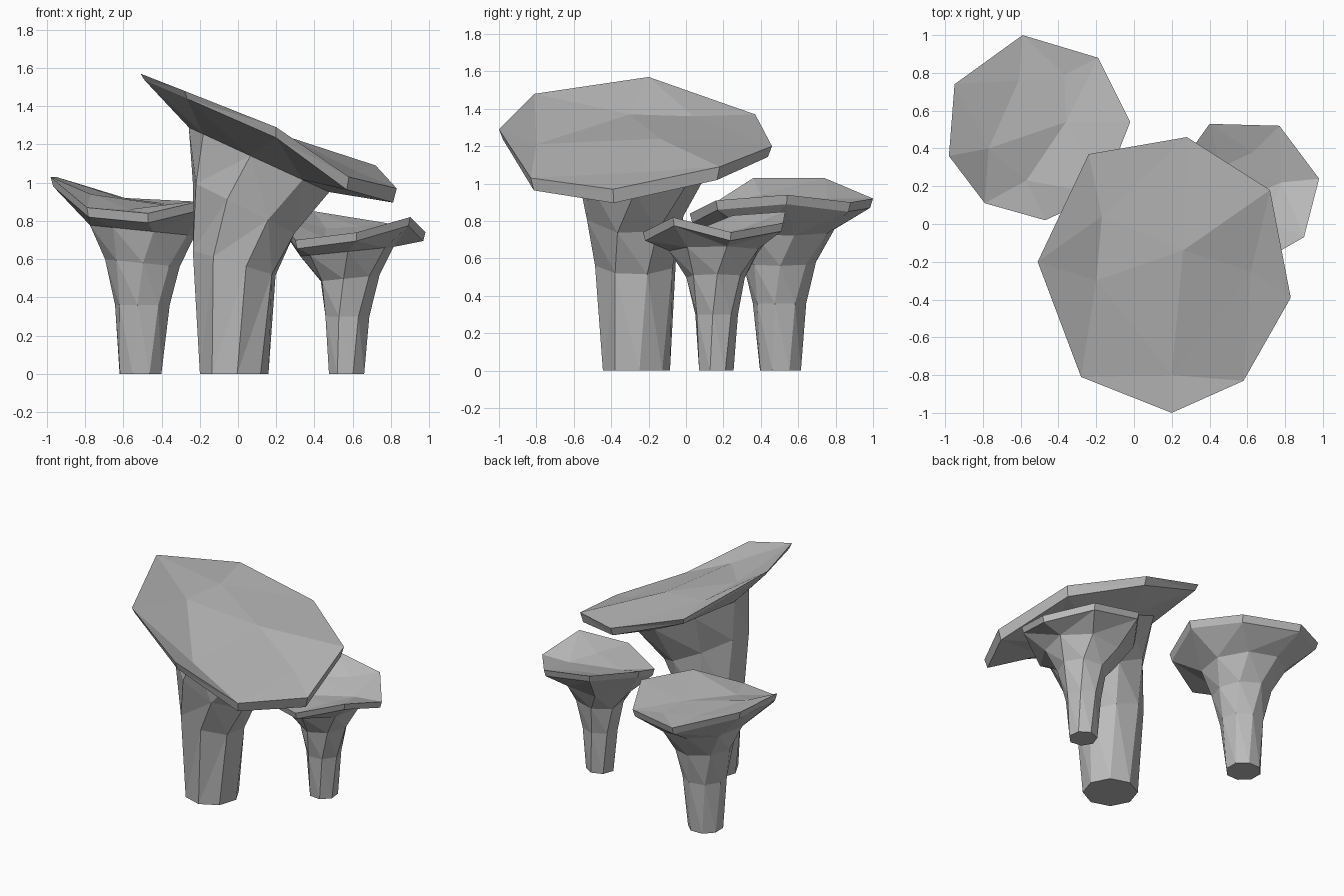
import bpy, bmesh
from math import sin, cos, radians
from mathutils import Vector
from mathutils.geometry import delaunay_2d_cdt

default_cube = bpy.data.objects.get("Cube")
if default_cube:
    bpy.data.objects.remove(default_cube)

# One plain stone grey for everything
grey = bpy.data.materials.new("stone_grey")
grey.use_nodes = True
colour = (0.5, 0.5, 0.5, 1)
grey.diffuse_color = colour
grey.node_tree.nodes["Principled BSDF"].inputs["Base Color"].default_value = colour


def finish(bm, name):
    """Turn the bmesh into a flat shaded, triangulated object."""
    bmesh.ops.recalc_face_normals(bm, faces=bm.faces)
    bmesh.ops.triangulate(bm, faces=bm.faces)
    mesh = bpy.data.meshes.new(name)
    bm.to_mesh(mesh)
    bm.free()
    mesh.materials.append(grey)
    obj = bpy.data.objects.new(name, mesh)
    bpy.context.collection.objects.link(obj)
    return obj


def add_ring(bm, points):
    return [bm.verts.new(p) for p in points]


def bridge(bm, low, high):
    count = len(low)
    for i in range(count):
        j = (i + 1) % count
        bm.faces.new((low[i], low[j], high[j], high[i]))


def tilted_ring(x, y, z, radius, tilt, count, phase):
    """Regular ring whose height changes along x by the tilt."""
    points = []
    for i in range(count):
        angle = radians(phase + 360 * i / count)
        dx, dy = radius * cos(angle), radius * sin(angle)
        points.append(Vector((x + dx, y + dy, z + tilt * dx)))
    return points


def build_stem(name, rings):
    bm = bmesh.new()
    loops = [add_ring(bm, ring) for ring in rings]
    bm.faces.new(list(reversed(loops[0])))
    for low, high in zip(loops, loops[1:]):
        bridge(bm, low, high)
    finish(bm, name)


def build_cap(name, neck, rim, hollow, lip, lip_slope):
    bm = bmesh.new()
    rim = [Vector(p) for p in rim]
    middle = sum(rim, Vector()) / len(rim)
    # Underside and thin lip
    under = []
    for p in rim:
        q = middle.lerp(p, 0.97)
        under.append((q.x, q.y, p.z - lip - lip_slope * (p.x - middle.x)))
    neck_loop = add_ring(bm, neck)
    under_loop = add_ring(bm, under)
    rim_loop = add_ring(bm, rim)
    bridge(bm, neck_loop, under_loop)
    bridge(bm, under_loop, rim_loop)
    # Faceted, slightly hollow top
    inner = add_ring(bm, hollow)
    top = rim_loop + inner
    border = list(range(len(rim)))
    flat = [v.co.to_2d() for v in top]
    result = delaunay_2d_cdt(flat, [], [border], 1, 0.0001)
    for face in result[2]:
        bm.faces.new([top[result[3][i][0]] for i in face])
    finish(bm, name)


def build_mushroom(name, phase, levels, rim, hollow, lip, lip_slope):
    # The stem twists a little from level to level
    last = len(levels) - 1
    rings = [tilted_ring(*level, len(rim), phase - 11 * (last - i))
             for i, level in enumerate(levels)]
    build_stem(name + "_stem", rings)
    build_cap(name + "_cap", rings[-1], rim, hollow, lip, lip_slope)


# Large mushroom with a steeply tilted cap
build_mushroom(
    "large_mushroom", 173,
    levels=[(-.02, -.265, 0, .18, 0), (-.02, -.27, .58, .225, -.3),
            (.03, -.28, .87, .28, -.5), (.11, -.23, 1.12, .37, -.46)],
    rim=[(-.51, -.2, 1.57), (-.28, -.81, 1.48), (.2, -1, 1.29), (.58, -.83, 1.03),
         (.83, -.39, .97), (.72, .18, 1.09), (.28, .46, 1.2), (-.24, .37, 1.37)],
    hollow=[(-.2, -.3, 1.37), (.2, -.8, 1.21), (-.17, .04, 1.36),
            (.26, -.14, 1.24), (.62, -.25, 1.06)],
    lip=.055, lip_slope=.03)

# Medium mushroom behind on the right
build_mushroom(
    "medium_mushroom", 192,
    levels=[(-.51, .505, 0, .117, 0), (-.5, .5, .36, .145, 0),
            (-.5, .5, .58, .195, -.1), (-.5, .52, .75, .28, -.1)],
    rim=[(-.98, .36, 1.03), (-.79, .11, .87), (-.47, .02, .84), (-.17, .16, .91),
         (-.02, .54, .94), (-.19, .88, .9), (-.59, 1, .92), (-.95, .74, 1.03)],
    hollow=[(-.77, .4, .94), (-.61, .76, .92), (-.37, .79, .89),
            (-.36, .54, .88), (-.57, .23, .86)],
    lip=.05, lip_slope=0)

# Small mushroom on the left
build_mushroom(
    "small_mushroom", 168,
    levels=[(.57, .16, 0, .095, 0), (.57, .16, .3, .118, 0),
            (.58, .16, .5, .16, .1), (.57, .16, .64, .25, .1)],
    rim=[(.2, .25, .83), (.3, -.07, .7), (.62, -.23, .74), (.9, -.07, .82),
         (.98, .24, .74), (.77, .52, .79), (.4, .53, .85)],
    hollow=[(.63, .38, .77), (.46, .3, .76), (.78, .22, .73),
            (.7, .02, .74), (.45, .08, .71)],
    lip=.045, lip_slope=0)
